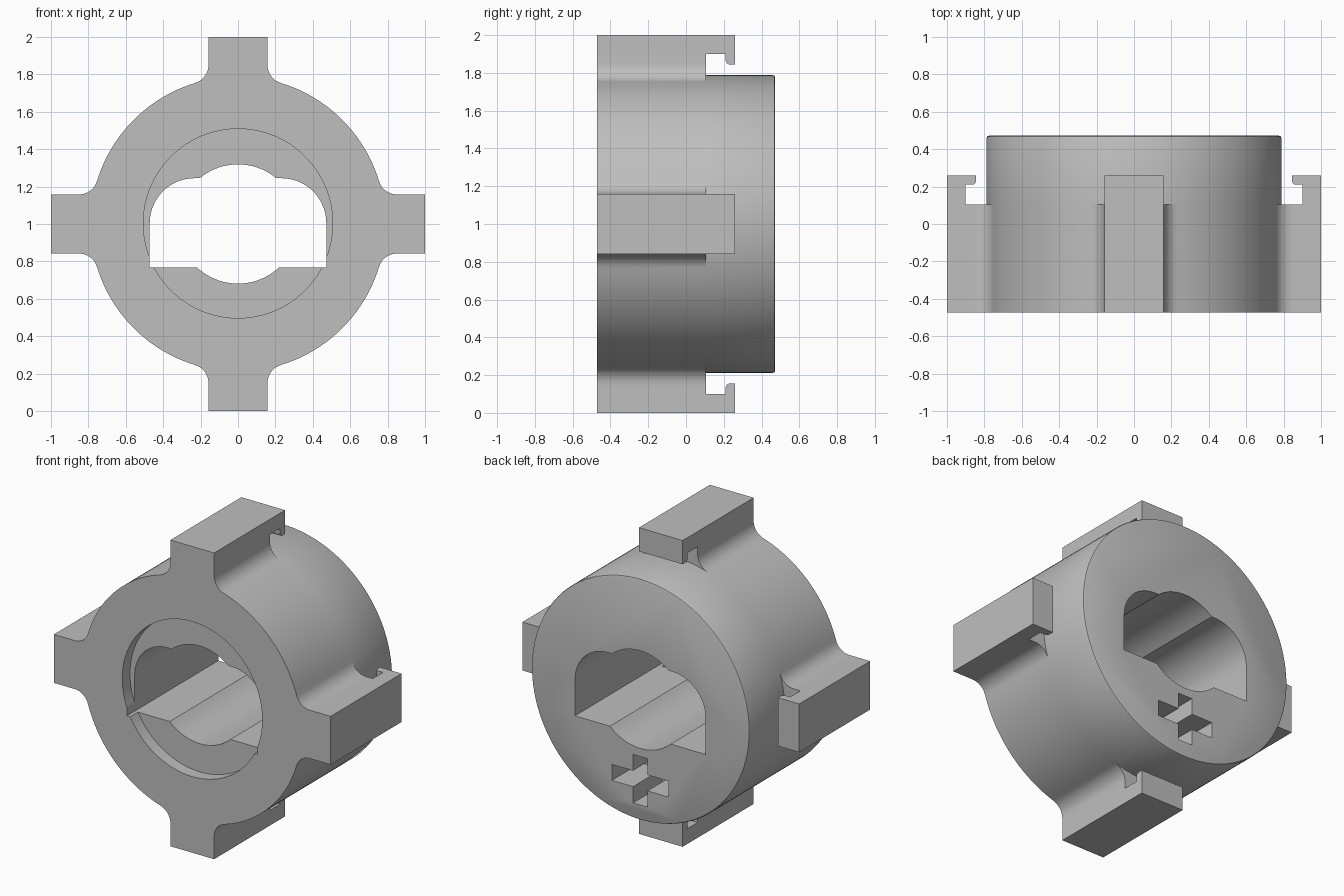
import bpy
import bmesh
from math import sin, cos, asin, pi, sqrt

cube = bpy.data.objects.get("Cube")
if cube:
    bpy.data.objects.remove(cube, do_unlink=True)

# Main dimensions, measured from the axis, which runs along y at z = 1
R, LUG, HALF = 0.788, 1.0, 0.158
FRONT, BACK, STEP = -0.472, 0.472, 0.105
FILLET, CHAMFER = 0.1, 0.012
SLOT_R, HOOK_R, HOOK_Y, HOOK_END, ROUND = 0.9, 0.845, 0.21, 0.26, 0.02

grey = bpy.data.materials.new("plain grey")
grey.use_nodes = True
grey.diffuse_color = (0.52, 0.52, 0.52, 1)
grey.node_tree.nodes["Principled BSDF"].inputs["Base Color"].default_value = (0.52, 0.52, 0.52, 1)


def arc(cx, cy, r, a, b, n):
    return [(cx + r * cos(a + (b - a) * i / n), cy + r * sin(a + (b - a) * i / n))
            for i in range(n + 1)]


def mirror(points):
    return [(-x, z) for x, z in reversed(points)]


def face(bm, points):
    bm.faces.new([bm.verts.new((x, y, z + 1)) for x, y, z in points])


def ring_walls(bm, a, ya, b, yb, closed=True):
    for i in range(len(a) if closed else len(a) - 1):
        j = (i + 1) % len(a)
        face(bm, [(a[i][0], ya, a[i][1]), (a[j][0], ya, a[j][1]),
                  (b[j][0], yb, b[j][1]), (b[i][0], yb, b[i][1])])


def cap(bm, points, y):
    face(bm, [(x, y, z) for x, z in points])


def finish(bm, name):
    bmesh.ops.remove_doubles(bm, verts=bm.verts, dist=0.00005)
    bmesh.ops.recalc_face_normals(bm, faces=bm.faces)
    mesh = bpy.data.meshes.new(name)
    bm.to_mesh(mesh)
    bm.free()
    mesh.materials.append(grey)
    obj = bpy.data.objects.new(name, mesh)
    bpy.context.collection.objects.link(obj)
    return obj


def prism(name, points, y0, y1):
    bm = bmesh.new()
    ring_walls(bm, points, y0, points, y1)
    cap(bm, points, y0)
    cap(bm, points, y1)
    return finish(bm, name)


# Lug outline with filleted roots, lying along +x
cv = HALF + FILLET
cu = sqrt((R + FILLET) ** 2 - cv ** 2)
t = asin(cv / (R + FILLET))
upper = [(SLOT_R, HALF)] + arc(cu, cv, FILLET, 1.5 * pi, pi + t, 8)
lower = [(x, -z) for x, z in reversed(upper)]
lug = lower + [(LUG, -HALF), (LUG, HALF)] + upper
lug_arc = arc(0, 0, R, -t, t, 12)
gap_arc = arc(0, 0, R, t, pi / 2 - t, 24)

# Hook profile as (radius, y), with one rounded corner
hook = [(SLOT_R, STEP), (SLOT_R, HOOK_Y)]
hook += arc(HOOK_R + ROUND, HOOK_Y + ROUND, ROUND, 1.5 * pi, pi, 5)
hook += [(HOOK_R, HOOK_END), (LUG, HOOK_END), (LUG, STEP)]

# Body: lugged flange, hooked lugs and plain rear barrel
bm = bmesh.new()
outline, circle = [], []
for k in range(4):
    c, s = round(cos(k * pi / 2)), round(sin(k * pi / 2))

    def turn(points):
        return [(u * c - v * s, u * s + v * c) for u, v in points]

    def turn3(points):
        return [(u * c - v * s, y, u * s + v * c) for u, y, v in points]

    outline += turn(lug + gap_arc[1:-1])
    circle += turn(lug_arc + gap_arc[1:-1])
    cap(bm, turn(lower + upper + lug_arc[-2:0:-1]), STEP)
    for (u0, y0), (u1, y1) in zip(hook, hook[1:]):
        face(bm, turn3([(u0, y0, -HALF), (u1, y1, -HALF), (u1, y1, HALF), (u0, y0, HALF)]))
    for side in (-HALF, HALF):
        face(bm, turn3([(u, y, side) for u, y in hook]))

ring_walls(bm, outline, FRONT, outline, STEP)
cap(bm, outline, FRONT)
inner = [(x * (R - CHAMFER) / R, z * (R - CHAMFER) / R) for x, z in circle]
mid = [(x * (R - CHAMFER * 0.3) / R, z * (R - CHAMFER * 0.3) / R) for x, z in circle]
ring_walls(bm, circle, STEP, circle, BACK - CHAMFER)
ring_walls(bm, circle, BACK - CHAMFER, mid, BACK - CHAMFER * 0.3)
ring_walls(bm, mid, BACK - CHAMFER * 0.3, inner, BACK)
cap(bm, inner, BACK)
body = finish(bm, "lugged_barrel")

# Keyed bore outline: a round hole joined to a round-shouldered slot
BORE, FLOOR, TOP, SIDE, CORNER = 0.319, -0.232, 0.245, 0.472, 0.24
half = arc(0, 0, BORE, -pi / 2, asin(FLOOR / BORE), 10)
half += [(SIDE, FLOOR)]
half += arc(SIDE - CORNER, TOP - CORNER, CORNER, 0, pi / 2, 14)
half += arc(0, 0, BORE, asin(TOP / BORE), pi / 2, 10)
bore = half + mirror(half)[1:-1]

# Cross-shaped socket in the rear face
W, H, A = 0.205, 0.158, 0.052
quarter = [(A, -H), (A, -A), (W, -A), (W, A), (A, A), (A, H)]
cross = [(x, z - 0.53) for x, z in quarter + mirror(quarter)]

cutters = [
    prism("bore_cutter", bore, FRONT - 0.1, BACK + 0.1),
    prism("recess_cutter", arc(0, 0.003, 0.506, 0, 2 * pi, 96)[:-1], FRONT - 0.1, FRONT + 0.08),
    prism("socket_cutter", cross, BACK - 0.3, BACK + 0.1),
]

bpy.ops.object.select_all(action='DESELECT')
body.select_set(True)
bpy.context.view_layer.objects.active = body
for cutter in cutters:
    cutter.hide_render = True
    mod = body.modifiers.new(cutter.name, 'BOOLEAN')
    mod.operation = 'DIFFERENCE'
    mod.solver = 'EXACT'
    mod.object = cutter
    bpy.ops.object.modifier_apply(modifier=mod.name)
    bpy.data.objects.remove(cutter, do_unlink=True)

bpy.ops.object.shade_smooth_by_angle(angle=pi / 6)
